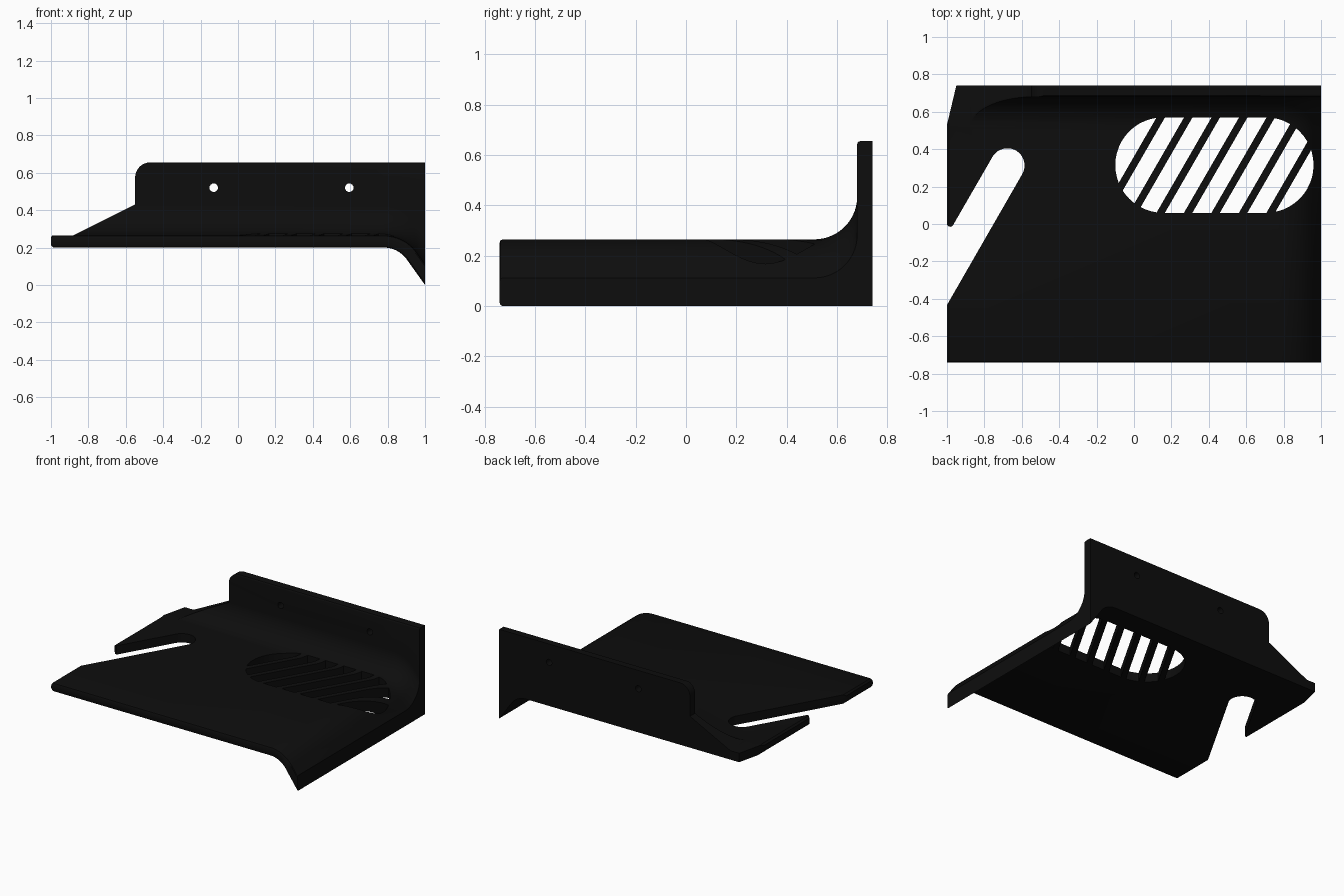
import bpy, bmesh, math
from mathutils import Vector

if "Cube" in bpy.data.objects:
    bpy.data.objects.remove(bpy.data.objects["Cube"])

BLACK = bpy.data.materials.new("matte_black")
BLACK.diffuse_color = (0.004, 0.004, 0.004, 1)
BLACK.use_nodes = True
BLACK.node_tree.nodes["Principled BSDF"].inputs["Base Color"].default_value = BLACK.diffuse_color


def finish(name, bm):
    bmesh.ops.recalc_face_normals(bm, faces=bm.faces)
    me = bpy.data.meshes.new(name)
    bm.to_mesh(me)
    bm.free()
    me.materials.append(BLACK)
    ob = bpy.data.objects.new(name, me)
    bpy.context.collection.objects.link(ob)
    return ob


def prism(name, outlines, axis, lo, hi):
    """Extrude closed 2D outlines along z (xy outline) or y (xz outline)."""
    bm = bmesh.new()
    for pts in outlines:
        rings = []
        for d in (lo, hi):
            rings.append([bm.verts.new((p[0], p[1], d) if axis == 'Z' else (p[0], d, p[1]))
                          for p in pts])
        n = len(pts)
        bm.faces.new(rings[0])
        bm.faces.new(rings[1])
        for i in range(n):
            j = (i + 1) % n
            bm.faces.new((rings[0][i], rings[0][j], rings[1][j], rings[1][i]))
    return finish(name, bm)


def arc(cx, cy, r, a0, a1, n):
    return [(cx + r * math.cos(math.radians(a0 + (a1 - a0) * i / n)),
             cy + r * math.sin(math.radians(a0 + (a1 - a0) * i / n))) for i in range(n + 1)]


def cut(target, cutter):
    mod = target.modifiers.new("cut", 'BOOLEAN')
    mod.operation = 'DIFFERENCE'
    mod.solver = 'EXACT'
    mod.object = cutter
    bpy.context.view_layer.objects.active = target
    bpy.ops.object.modifier_apply(modifier=mod.name)
    bpy.data.objects.remove(cutter)


# Shelf bend: flat, then an arc, then a straight downward lip
BEND_X, BEND_Z, SLOPE = 0.78, 0.05, 1.4
BEND_A = math.atan(SLOPE)


def bent(x, r):
    end = BEND_X + r * math.sin(BEND_A)
    if x <= BEND_X:
        return BEND_Z + r
    if x <= end:
        return BEND_Z + math.sqrt(r * r - (x - BEND_X) ** 2)
    return BEND_Z + r * math.cos(BEND_A) - SLOPE * (x - end)


def section(x):
    """Cross-section of shelf, fillet and back wall at a given x."""
    e = 0.012
    inset = e if x <= -0.999 else 0
    zb = max(bent(x, 0.15), 0) + inset
    zt = bent(x, 0.215) - inset
    pts = [(0.74, zb), (-0.74 + e, zb), (-0.74 + e * 0.3, zb + e * 0.3), (-0.74, zb + e),
           (-0.74, zt - e), (-0.74 + e * 0.3, zt - e * 0.3), (-0.74 + e, zt)]
    pts += arc(0.51, zt + 0.17, 0.17, -90, 0, 14)
    pts += arc(0.692, 0.643, e, 180, 90, 3)
    pts.append((0.74, 0.655))
    return [(x, y, z) for y, z in pts]


# Loft the sections into one solid
stations = [-1, -0.988, BEND_X]
stations += [BEND_X + 0.15 * math.sin(BEND_A * i / 8) for i in range(1, 9)]
stations += [0.92, 0.938, BEND_X + 0.215 * math.sin(BEND_A), 1]
bm = bmesh.new()
rows = [[bm.verts.new(p) for p in section(x)] for x in stations]
n = len(rows[0])
for a, b in zip(rows, rows[1:]):
    for i in range(n):
        j = (i + 1) % n
        bm.faces.new((a[i], a[j], b[j], b[i]))
bm.faces.new(rows[0])
bm.faces.new(rows[-1])
shelf = finish("wall_shelf", bm)

# Shorten the back wall on the left: ramp, step and rounded top corner
ramp = [(-1.1, 0.2655), (-0.879, 0.2655), (-0.55, 0.43)]
ramp += arc(-0.47, 0.575, 0.08, 180, 90, 8) + [(-0.47, 0.8), (-1.1, 0.8)]
cut(shelf, prism("wall_cutter", [ramp], 'Y', 0.45, 0.9))

# Slanted back left corner
cut(shelf, prism("corner_cutter", [[(-1.0238, 0.43), (-0.9405, 0.78), (-1.2, 0.78), (-1.2, 0.43)]],
                 'Z', -0.2, 0.9))

# Diagonal hook slot open to the left edge
slot = arc(-0.677, 0.313, 0.092, -30, 150, 20)
slot += [(-0.968, -0.007), (-0.978, -0.015), (-0.99, -0.014), (-1.0, -0.004), (-1.1, -0.004),
         (-1.1, -0.607)]
cut(shelf, prism("slot_cutter", [slot], 'Z', -0.2, 0.9))

# Oval vent with seven slanted bars left standing
oval = arc(0.705, 0.315, 0.255, -90, 90, 24) + arc(0.155, 0.315, 0.255, 90, 270, 24)
vent = prism("vent_cutter", [oval], 'Z', -0.2, 0.6)
bars = []
for k in range(7):
    x = -0.004 + 0.147 * k
    dx = 0.4 / math.sqrt(3)
    bars.append([(x - dx - 0.0225, -0.085), (x - dx + 0.0225, -0.085),
                 (x + dx + 0.0225, 0.715), (x + dx - 0.0225, 0.715)])
cut(vent, prism("vent_bars", bars, 'Z', -0.3, 0.7))
cut(shelf, vent)

# Screw holes through the back wall
holes = [arc(x, 0.52, 0.023, 0, 337.5, 15) for x in (-0.13, 0.595)]
cut(shelf, prism("screw_cutter", holes, 'Y', 0.5, 0.9))

# Smooth the bends while keeping edges sharp
bpy.ops.object.select_all(action='DESELECT')
shelf.select_set(True)
bpy.context.view_layer.objects.active = shelf
bpy.ops.object.shade_smooth_by_angle(angle=math.radians(30))
